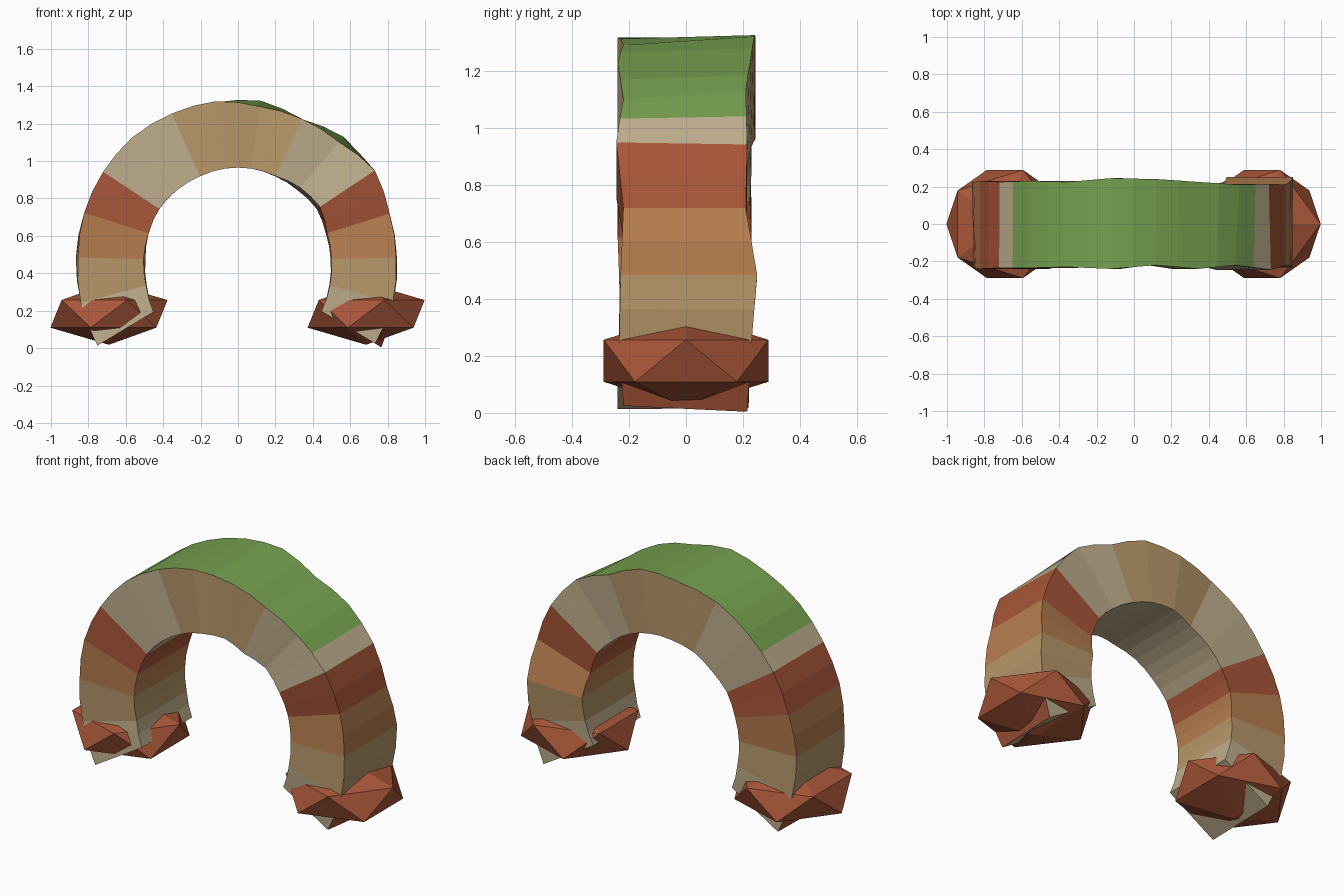
import bpy, bmesh
from math import sin, cos, radians

if "Cube" in bpy.data.objects:
    bpy.data.objects.remove(bpy.data.objects["Cube"])


def material(name, hex_colour):
    m = bpy.data.materials.new(name)
    rgb = [int(hex_colour[i:i + 2], 16) / 255 for i in (0, 2, 4)]
    m.diffuse_color = [((c + 0.055) / 1.055) ** 2.4 for c in rgb] + [1]
    m.use_nodes = True
    m.node_tree.nodes["Principled BSDF"].inputs["Base Color"].default_value = m.diffuse_color
    return m


RED, ORANGE, SAND, PALE, GREEN = range(5)
mats = [material("red_rock", "A85639"), material("orange_rock", "B87F50"),
        material("sand_rock", "B8986A"), material("pale_rock", "BFAE8D"),
        material("grass", "75A04F")]

# Weathering of the arch: one value per two segments, from right foot to left foot
outer_front = [.855, .857, .846, .850, .878, .835, .834, .835,
               .863, .865, .870, .865, .862, .856, .870, .877]
outer_back = [.895, .860, .850, .850, .865, .872, .832, .866,
              .858, .862, .865, .862, .862, .867, .868, .870]
inner_front = [.520, .508, .500, .500, .525, .515, .497, .500,
               .500, .497, .500, .506, .500, .505, .508, .527]
inner_back = [.520, .505, .495, .492, .505, .495, .495, .500,
              .505, .500, .500, .505, .500, .495, .505, .525]
y_front = [.22, .235, .23, .22, .245, .22, .24, .22,
           .24, .23, .235, .235, .24, .235, .23, .24]
y_back = [.215, .23, .25, .21, .215, .21, .225, .24,
          .245, .225, .23, .225, .23, .22, .225, .22]
SEGMENTS, CENTRE_Z = 30, 0.465


def sample(table, i):
    return (table[i // 2] + table[(i + 1) // 2]) / 2


# Arch: a four-sided section swept round the arc, coloured in rock strata
half = [PALE] * 2 + [SAND] * 2 + [ORANGE] * 2 + [RED] * 2 + [PALE] * 4 + [SAND] * 3
strata = half + half[::-1]
bm = bmesh.new()
rings = []
for i in range(SEGMENTS + 1):
    a = radians(-31 + 242 * i / SEGMENTS)
    ring = []
    for table, side, sign in ((outer_front, y_front, -1), (outer_back, y_back, 1),
                              (inner_back, y_back, 1), (inner_front, y_front, -1)):
        r = sample(table, i)
        ring.append(bm.verts.new((r * cos(a), sign * sample(side, i), CENTRE_Z + r * sin(a))))
    rings.append(ring)
for i in range(SEGMENTS):
    for k in range(4):
        j = (k + 1) % 4
        f = bm.faces.new((rings[i][k], rings[i][j], rings[i + 1][j], rings[i + 1][k]))
        f.material_index = strata[i]
        if k == 0 and 9 <= i <= 20:
            f.material_index = GREEN      # grass on the crown
        elif k == 0 and i in (0, 29):
            f.material_index = RED        # red rock under the feet
        elif k == 2 and 8 <= i <= 21:
            f.material_index = PALE       # underside of the crown
for ring in (rings[0], rings[-1]):
    bm.faces.new(ring).material_index = PALE
bmesh.ops.recalc_face_normals(bm, faces=bm.faces)
mesh = bpy.data.meshes.new("rock_arch")
bm.to_mesh(mesh)
bm.free()
for m in mats:
    mesh.materials.append(m)
bpy.context.collection.objects.link(bpy.data.objects.new("rock_arch", mesh))

# Boulders round the two feet
for name, x in (("left_boulder", -0.69), ("right_boulder", 0.685)):
    bpy.ops.mesh.primitive_ico_sphere_add(subdivisions=1, radius=1, location=(x, 0, 0.183))
    rock = bpy.context.object
    rock.name = name
    rock.scale = (0.35, 0.34, 0.165)
    rock.data.materials.append(mats[RED])
